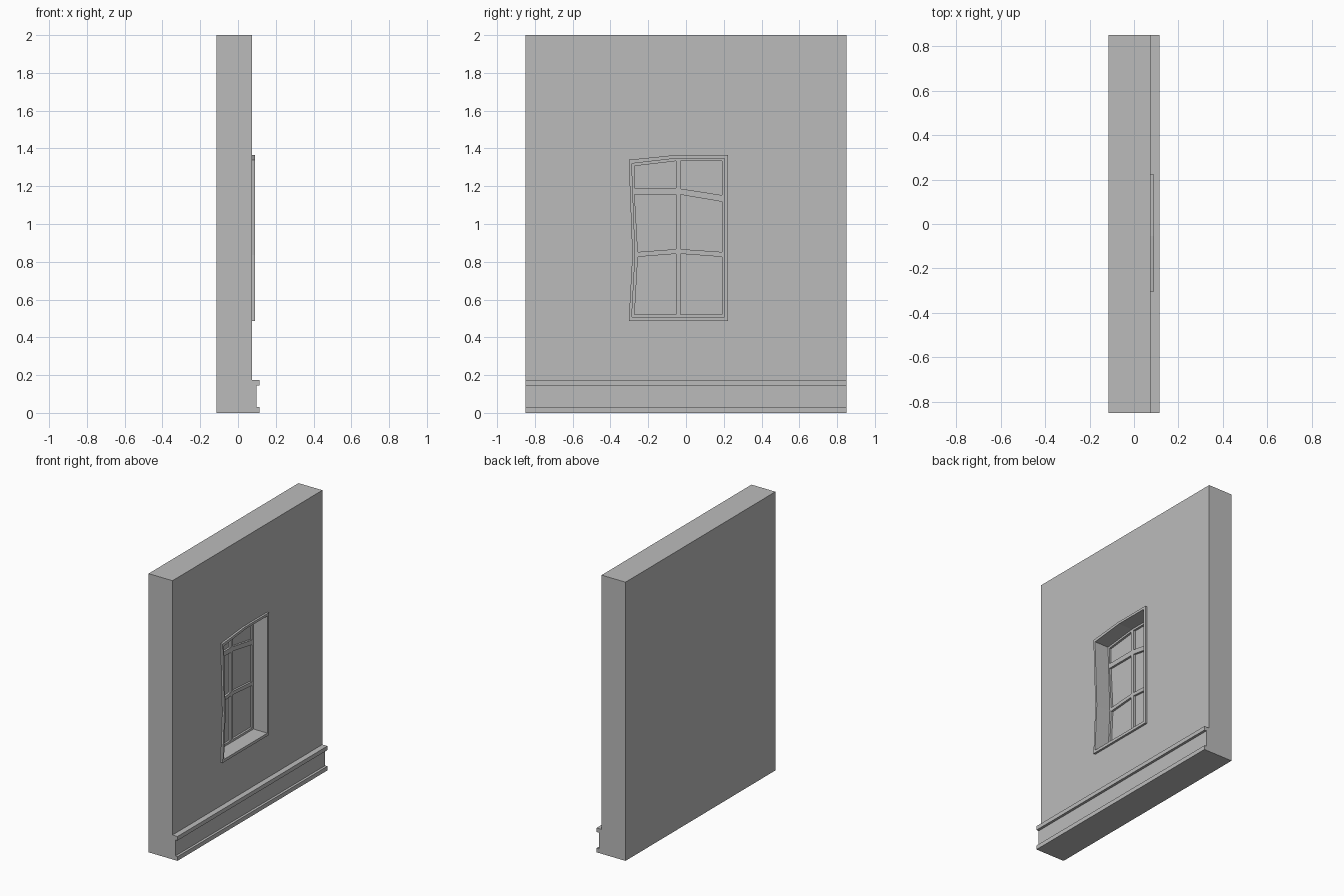
import bpy
import bmesh
from mathutils import Vector

cube = bpy.data.objects.get("Cube")
if cube:
    bpy.data.objects.remove(cube, do_unlink=True)

plaster = bpy.data.materials.new("plain grey")
plaster.use_nodes = True
grey = (0.5, 0.5, 0.5, 1)
plaster.diffuse_color = grey
plaster.node_tree.nodes["Principled BSDF"].inputs["Base Color"].default_value = grey


def prism(name, corners, sweep):
    """Close the corner loop into a face and sweep it into a solid."""
    bm = bmesh.new()
    face = bm.faces.new([bm.verts.new(c) for c in corners])
    moved = bmesh.ops.extrude_face_region(bm, geom=[face])["geom"]
    verts = [g for g in moved if isinstance(g, bmesh.types.BMVert)]
    bmesh.ops.translate(bm, verts=verts, vec=Vector(sweep))
    # the starting face stays as the far cap
    bmesh.ops.recalc_face_normals(bm, faces=bm.faces)
    mesh = bpy.data.meshes.new(name)
    bm.to_mesh(mesh)
    bm.free()
    mesh.materials.append(plaster)
    obj = bpy.data.objects.new(name, mesh)
    bpy.context.collection.objects.link(obj)
    return obj


def panel(name, outline, back, front):
    """Solid with an outline in y and z, reaching from back to front in x."""
    return prism(name, [(back, y, z) for y, z in outline], (front - back, 0, 0))


def carve(target, outline, back, front):
    """Cut an outline out of the target, then discard the cutter."""
    cutter = panel("cutter", outline, back, front)
    cutter.hide_render = True
    mod = target.modifiers.new("cut", "BOOLEAN")
    mod.operation = "DIFFERENCE"
    mod.solver = "EXACT"
    mod.object = cutter
    bpy.context.view_layer.objects.active = target
    bpy.ops.object.modifier_apply(modifier=mod.name)
    bpy.data.objects.remove(cutter, do_unlink=True)


WALL_BACK, WALL_FACE, CASING_FACE = -0.115, 0.075, 0.09
SASH_FACE, PANE_FACE = -0.02, -0.035
HALF_WIDTH = 0.85

# Crooked window outlines, in y and z
casing_outline = [(-0.303, 0.487), (0.222, 0.487), (0.222, 1.365),
                  (-0.055, 1.365), (-0.303, 1.34), (-0.284, 0.836)]
opening = [(-0.287, 0.507), (0.205, 0.507), (0.205, 1.348),
           (-0.045, 1.348), (-0.287, 1.32), (-0.269, 0.836)]
panes = [
    [(-0.272, 1.19), (-0.053, 1.19), (-0.053, 1.333), (-0.272, 1.307)],
    [(-0.028, 1.187), (0.19, 1.153), (0.19, 1.333), (-0.028, 1.333)],
    [(-0.255, 0.852), (-0.053, 0.867), (-0.053, 1.155), (-0.272, 1.155)],
    [(-0.028, 0.867), (0.19, 0.852), (0.19, 1.118), (-0.028, 1.155)],
    [(-0.272, 0.522), (-0.053, 0.522), (-0.053, 0.842), (-0.255, 0.826)],
    [(-0.028, 0.522), (0.19, 0.522), (0.19, 0.826), (-0.028, 0.842)],
]

# Wall with its stepped skirting as one profile, swept along y
profile = [(WALL_BACK, 0), (0.115, 0), (0.115, 0.03), (0.097, 0.03),
           (0.097, 0.146), (0.115, 0.146), (0.115, 0.175),
           (WALL_FACE, 0.175), (WALL_FACE, 2), (WALL_BACK, 2)]
wall = prism("wall_with_skirting", [(x, -HALF_WIDTH, z) for x, z in profile],
             (0, 2 * HALF_WIDTH, 0))

# Window recess, then the panes sunk behind the glazing bars
carve(wall, opening, SASH_FACE, 0.2)
for pane in panes:
    carve(wall, pane, PANE_FACE, 0.0)

# Raised casing around the recess
casing = panel("window_casing", casing_outline, WALL_FACE, CASING_FACE)
carve(casing, opening, 0.0, 0.2)
